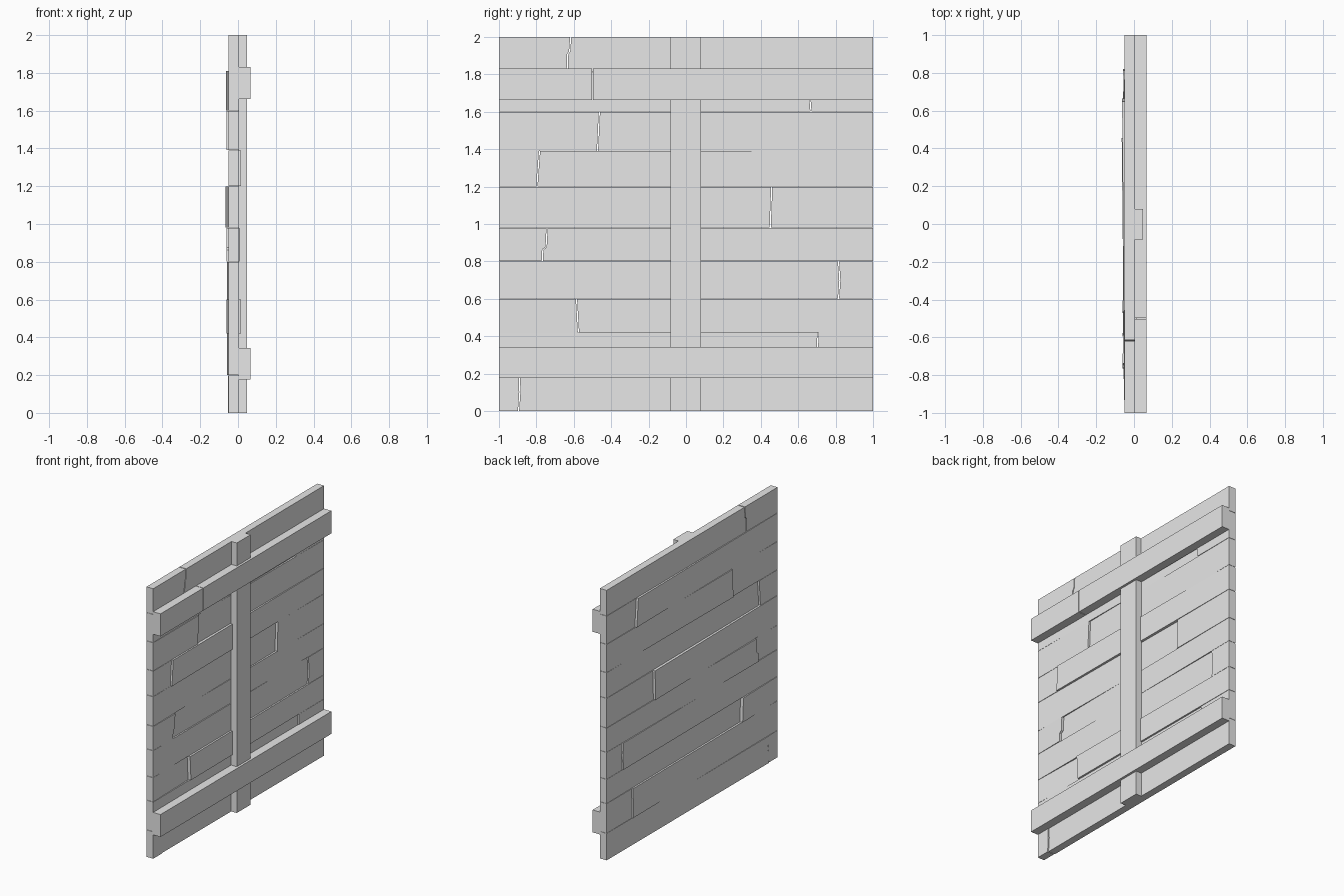
import bpy
import bmesh

cube = bpy.data.objects.get("Cube")
if cube:
    bpy.data.objects.remove(cube, do_unlink=True)

# Single plain grey for the whole panel
grey = bpy.data.materials.new("plain_grey")
grey.use_nodes = True
grey.diffuse_color = (0.8, 0.8, 0.8, 1)
grey.node_tree.nodes["Principled BSDF"].inputs["Base Color"].default_value = (0.8, 0.8, 0.8, 1)

BACK, FACE = -0.05, 0.005   # plank thickness range along x
GAP = 0.003                 # half width of a break
SEAM = 0.001                # half width of a seam between rows


def board(name, outline, x0, x1, lean=lambda y: 0):
    """Extrude a (y, z) outline along x, shifting it by lean(y)."""
    bm = bmesh.new()
    back = [bm.verts.new((x0 + lean(y), y, z)) for y, z in outline]
    front = [bm.verts.new((x1 + lean(y), y, z)) for y, z in outline]
    bm.faces.new(back)
    bm.faces.new(front)
    n = len(outline)
    for i in range(n):
        j = (i + 1) % n
        bm.faces.new((back[i], back[j], front[j], front[i]))
    bmesh.ops.recalc_face_normals(bm, faces=bm.faces)
    mesh = bpy.data.meshes.new(name)
    bm.to_mesh(mesh)
    bm.free()
    mesh.materials.append(grey)
    obj = bpy.data.objects.new(name, mesh)
    bpy.context.collection.objects.link(obj)
    return obj


def rectangle(y0, y1, z0, z1):
    return [(y0, z0), (y1, z0), (y1, z1), (y0, z1)]


def plank_row(number, z0, z1, crack, lean_right, lean_left):
    """Two planks meeting at a crack; each leans out towards the crack."""
    z0 = z0 + SEAM if z0 > 0 else z0
    z1 = z1 - SEAM if z1 < 2 else z1
    path = [(y, z0 + t * (z1 - z0)) for t, y in crack]
    for side, end, lean in (("near", -1, lean_right), ("far", 1, lean_left)):
        edge = [(y + end * GAP, z) for y, z in path]
        outline = [(end, z1), (end, z0)] + edge
        tip = path[0][0]
        board(f"plank_{number}_{side}", outline, BACK, FACE,
              lambda y: lean * (y - end) / (tip - end))


# Rows from the bottom up: z range, crack as (height fraction, y), leans
rows = [
    (0, 0.2, [(0, -0.895), (0.5, -0.888), (1, -0.89)], 0, -0.004),
    (0.2, 0.42, [(0, 0.7), (1, 0.705)], -0.008, 0),
    (0.42, 0.6, [(0, -0.575), (1, -0.585)], -0.01, 0.01),
    (0.6, 0.8, [(0, 0.815), (0.5, 0.822), (1, 0.815)], -0.007, 0),
    (0.8, 0.98, [(0, -0.768), (0.35, -0.765), (0.42, -0.748), (1, -0.742)], 0.003, -0.01),
    (0.98, 1.2, [(0, 0.45), (1, 0.458)], -0.015, 0),
    (1.2, 1.39, [(0, -0.797), (1, -0.783)], 0, 0.01),
    (1.39, 1.6, [(0, -0.473), (1, -0.463)], 0, -0.01),
    (1.6, 1.81, [(0, 0.668), (1, 0.65)], -0.013, 0),
    (1.81, 2, [(0, -0.635), (0.52, -0.632), (0.58, -0.622), (1, -0.616)], 0, 0),
]
for i, row in enumerate(rows):
    plank_row(i + 1, *row)

# Upright batten on the face
board("upright_batten", rectangle(-0.083, 0.08, 0, 2), 0, 0.048)

# Cross rails over the batten; the upper one is split in two
board("lower_rail", rectangle(-1, 1, 0.177, 0.343), 0.002, 0.065)
board("upper_rail_near", rectangle(-1, -0.502, 1.663, 1.83), 0.002, 0.065)
board("upper_rail_far", rectangle(-0.498, 1, 1.663, 1.83), 0.002, 0.065)
